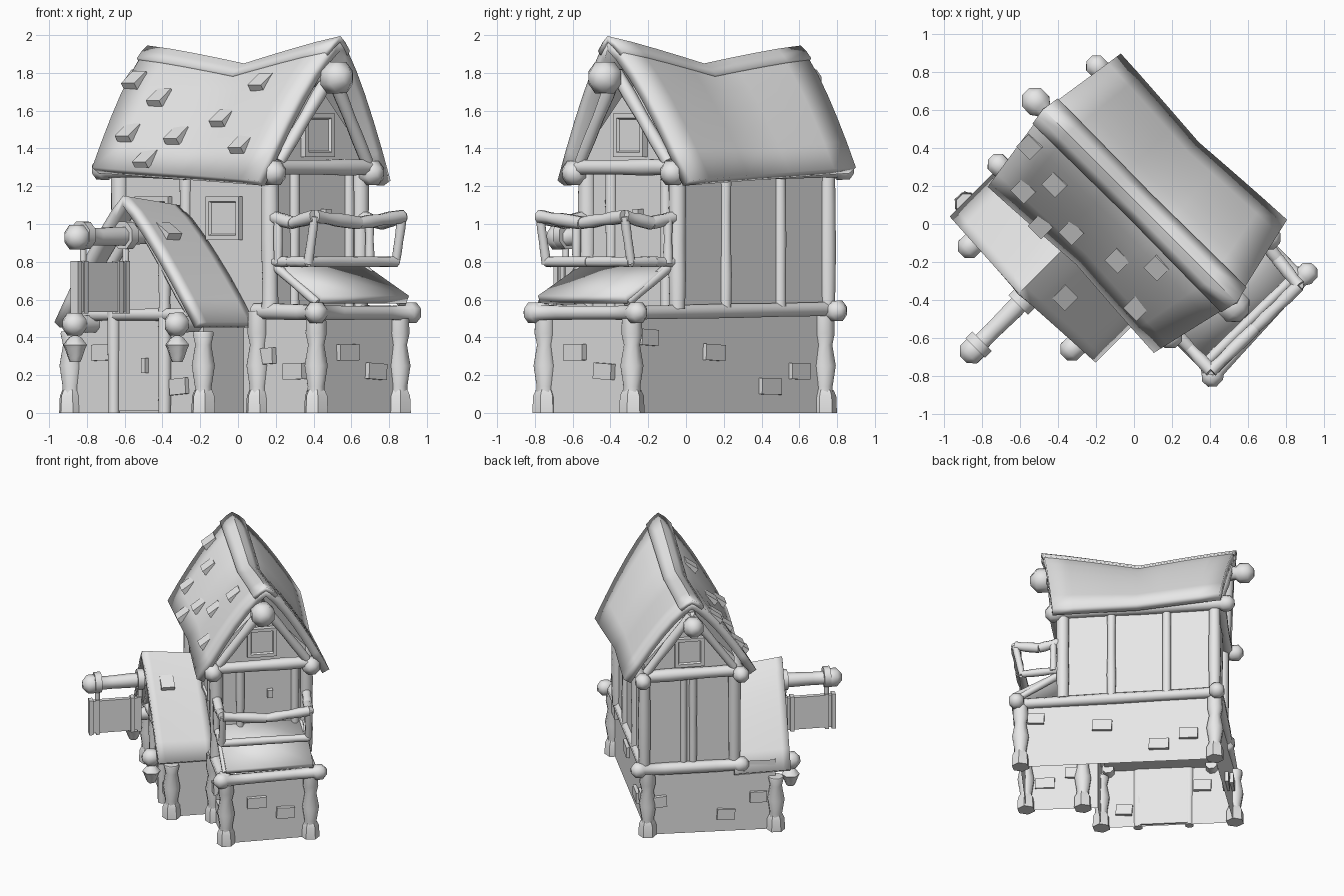
import bpy, bmesh, math, random
from mathutils import Vector, Matrix

random.seed(4)
if "Cube" in bpy.data.objects:
    bpy.data.objects.remove(bpy.data.objects["Cube"])

clay = bpy.data.materials.new("plain_grey")
clay.use_nodes = True
GREY = (0.8, 0.8, 0.8, 1)
clay.diffuse_color = GREY
clay.node_tree.nodes["Principled BSDF"].inputs["Base Color"].default_value = GREY

# The house is laid out along its own axes, then turned on the ground
TURN = Matrix.Rotation(math.radians(-45), 4, 'Z')


def finish(name, bm, matrix=Matrix(), thick=0, angle=40):
    me = bpy.data.meshes.new(name)
    bm.to_mesh(me)
    bm.free()
    me.materials.append(clay)
    ob = bpy.data.objects.new(name, me)
    bpy.context.collection.objects.link(ob)
    ob.matrix_world = TURN @ matrix
    if thick:
        mod = ob.modifiers.new("thickness", 'SOLIDIFY')
        mod.thickness, mod.offset = thick, -1
    bpy.ops.object.select_all(action='DESELECT')
    ob.select_set(True)
    bpy.context.view_layer.objects.active = ob
    bpy.ops.object.shade_smooth_by_angle(angle=math.radians(angle))
    return ob


def lathe(name, p, q, profile, sides=8):
    """Rings of (distance, radius) along the line from p to q."""
    p, q = Vector(p), Vector(q)
    rot = (q - p).to_track_quat('Z', 'Y').to_matrix().to_4x4()
    bm = bmesh.new()
    rings = []
    for d, r in profile:
        rings.append([bm.verts.new((r * math.cos(k * math.tau / sides + 0.4),
                                    r * math.sin(k * math.tau / sides + 0.4), d)) for k in range(sides)])
    for a, b in zip(rings, rings[1:]):
        for k in range(sides):
            n = (k + 1) % sides
            bm.faces.new((a[k], a[n], b[n], b[k]))
    bm.faces.new(rings[0][::-1])
    bm.faces.new(rings[-1])
    return finish(name, bm, Matrix.Translation(p) @ rot, angle=55)


def log(name, p, q, r, start=0, end=0):
    """Wobbly timber with optional knobs of the given radius on its ends."""
    n = (Vector(q) - Vector(p)).length
    prof = [(n * f, r * random.uniform(0.9, 1.12)) for f in (0, 0.25, 0.5, 0.75, 1)]
    if start:
        s = start
        prof = [(-s * 0.9, s * 0.4), (-s * 0.35, s), (s * 0.5, s), (s * 0.9, r)] + prof[1:]
    if end:
        e = end
        prof = prof[:-1] + [(n - e * 0.9, r), (n - e * 0.5, e), (n + e * 0.35, e), (n + e * 0.9, e * 0.4)]
    return lathe(name, p, q, prof)


def box(name, c, size, rot=Matrix()):
    bm = bmesh.new()
    bmesh.ops.create_cube(bm, size=1, matrix=Matrix.Diagonal((*size, 1)))
    return finish(name, bm, Matrix.Translation(c) @ rot)


def prism(name, pts, a, b, axis, caps=True):
    """Outline extruded from a to b along an axis."""
    def at(p, t):
        return {'x': (t, *p), 'y': (p[0], t, p[1]), 'z': (*p, t)}[axis]
    bm = bmesh.new()
    lo = [bm.verts.new(at(p, a)) for p in pts]
    hi = [bm.verts.new(at(p, b)) for p in pts]
    for k in range(len(pts)):
        n = (k + 1) % len(pts)
        bm.faces.new((lo[k], lo[n], hi[n], hi[k]))
    if caps:
        bm.faces.new(lo[::-1])
        bm.faces.new(hi)
    bmesh.ops.recalc_face_normals(bm, faces=bm.faces)
    return finish(name, bm)


def sheet(name, fn, thick, ns=8, nt=12):
    """Surface fn(s, t) with s in 0..1 and t in -1..1, given a thickness."""
    bm = bmesh.new()
    v = [[bm.verts.new(fn(i / ns, 2 * j / nt - 1)) for j in range(nt + 1)] for i in range(ns + 1)]
    for i in range(ns):
        for j in range(nt):
            bm.faces.new((v[i][j], v[i + 1][j], v[i + 1][j + 1], v[i][j + 1]))
    return finish(name, bm, thick=thick, angle=50)


def window(name, c, w, h, turn):
    """Framed panel facing -y before it is turned."""
    bm = bmesh.new()
    bmesh.ops.create_cube(bm, size=1, matrix=Matrix.Diagonal((w, 0.05, h, 1)))
    front = min(bm.faces, key=lambda f: f.calc_center_median().y)
    bmesh.ops.inset_region(bm, faces=[front], thickness=0.035)
    bmesh.ops.inset_region(bm, faces=[front], thickness=0.01, depth=-0.015)
    return finish(name, bm, Matrix.Translation(c) @ Matrix.Rotation(math.radians(turn), 4, 'Z'))


# Walls: the base is an open shell that takes in the porch
BACK, FRONT, V0, V1, MID = -0.635, 0.49, -0.25, 0.425, 0.09
BASE_V, P0, P1, PV = 0.4, -0.69, 0.29, -0.55
prism("stone_base", [(P0, PV), (P1, PV), (P1, V0), (0.82, -0.235), (0.805, BASE_V), (BACK, BASE_V)],
      0, 0.56, 'z', caps=False)
prism("upper_walls", [(V0, 0.52), (V1, 0.52), (V1, 1.4), (MID, 1.76), (V0, 1.4)], BACK, FRONT, 'x')
prism("porch_gable_wall", [(P0 + 0.08, 0.48), (P1 - 0.03, 0.48), (-0.17, 1.06)], PV, V0, 'y')

# Main roof: ridge dipping to the middle, longer at the top than at the eaves


def roof(s, t):
    a, sag = abs(t), (1 - abs(2 * s - 1)) ** 1.15
    ridge = 1.93 + 0.05 * s - 0.12 * sag
    eave = 1.3 - 0.07 * s
    u = (-0.76 + 0.075 * a) + s * (1.43 - 0.19 * a)
    return u, MID + t * (0.497 - 0.04 * sag), ridge + (eave - ridge) * a ** 1.35


def ridge_cap(s, t):
    x, y, z = roof(s, t * 0.19)
    return x * 1.01, y, z + 0.015


sheet("main_roof", roof, 0.06)
sheet("ridge_cap", ridge_cap, 0.03, nt=4)


def porch_surface(s, t):
    a = abs(t)
    z = 1.15 - 0.05 * s * (1 - a) - 0.67 * a ** 1.2
    return -0.17 - 0.545 * t, -0.69 + 0.03 * a + 0.42 * s, z


sheet("porch_roof", porch_surface, 0.05)

# Loose shingles, given by position along the roof and down the slope
for s, t in [(0.04, 0.37), (0.21, 0.48), (0.13, 0.76), (0.39, 0.74),
             (0.6, 0.6), (0.72, 0.34), (0.8, 0.8), (0.28, 0.92)]:
    x, y, z = roof(s, -t)
    box("shingle", (x, y, z), (0.1, 0.11, 0.04), Matrix.Rotation(math.radians(36), 4, 'X'))
x, y, z = porch_surface(0.35, -0.33)
box("porch_shingle", (x, y, z), (0.11, 0.1, 0.04), Matrix.Rotation(math.radians(32), 4, 'Y'))

# Ground floor posts on block feet, the porch ones ending under its eaves
for u, v, top in [(0.805, BASE_V, 0.54), (0.82, -0.235, 0.54), (BACK, BASE_V, 0.54), (0.4, V0, 0.54),
                  (P0 - 0.01, PV, 0.43), (P1, PV, 0.43)]:
    lathe("base_post", (u, v, 0), (u, v, 1),
          [(0.08, 0.05), (0.14, 0.048), (0.25, 0.066), (0.36, 0.046), (0.42, 0.06), (top, 0.056)])
    lathe("post_foot", (u, v, 0), (u, v, 1), [(0, 0.068), (0.09, 0.064), (0.12, 0.05)], 6)

# Beams round the top of the base
log("base_beam_left", (BACK, V1, 0.55), (0.82, V1 - 0.01, 0.53), 0.042)
log("base_beam_right", (0.38, V0, 0.54), (0.84, V0, 0.53), 0.042, 0, 0.06)
log("base_beam_front", (0.86, V0 - 0.03, 0.53), (0.83, 0.465, 0.53), 0.042, 0.058, 0.058)
log("base_beam_back", (BACK - 0.03, V0 - 0.05, 0.53), (BACK - 0.02, V1 + 0.05, 0.54), 0.042, 0.058, 0.058)

# Upper floor posts
for u, v, r in [(BACK, V0, 0.045), (BACK, V1, 0.045), (FRONT, V0, 0.048), (FRONT, V1, 0.045),
                (-0.28, V1, 0.034), (0.13, V1, 0.034), (-0.14, V0, 0.034),
                (BACK, 0.06, 0.03), (BACK, 0.13, 0.025), (FRONT, -0.07, 0.032), (FRONT, 0.34, 0.032)]:
    log("wall_post", (u, v, 0.55), (u, v, 1.28), r)

# Roof timbers with knobbed ends
log("ridge_beam", (-0.83, MID, 1.75), (0.68, MID - 0.025, 1.775), 0.05, 0.075, 0.09)
for v in (V0 - 0.035, V1 + 0.025):
    log("eave_beam", (-0.73, v, 1.29), (0.555, v, 1.27), 0.045, 0.06, 0.068)
for u, out in ((BACK - 0.03, -0.05), (FRONT + 0.06, 0.06)):
    log("gable_tie", (u, V0, 1.3), (u, V1, 1.3), 0.045)
    for v in (V0 + 0.01, V1 - 0.01):
        log("gable_rafter", (u, v, 1.33), (u + out, MID, 1.8), 0.034)

# Windows and doors
window("gable_window_front", (FRONT + 0.01, MID, 1.47), 0.22, 0.23, 90)
window("gable_window_back", (BACK - 0.01, MID, 1.47), 0.22, 0.23, -90)
for u, z in ((0.16, 1.03), (-0.37, 1.03)):
    window("side_window", (u, V0 - 0.005, z), 0.25, 0.23, 0)
box("balcony_door_handle", (FRONT + 0.02, 0.15, 1.05), (0.04, 0.04, 0.06))
box("porch_door", (-0.16, PV, 0.26), (0.38, 0.03, 0.5))
box("porch_door_handle", (-0.12, PV - 0.025, 0.25), (0.03, 0.03, 0.08))


# Open-sided skirt roof under the balcony, on sloping rafters
def skirt(s, t):
    return 0.87 - 0.4 * (1 - s), MID - 0.005 + t * 0.325, 0.62 + 0.2 * (1 - s)


sheet("balcony_skirt", skirt, 0.045, ns=2, nt=2)
for v in (V0 + 0.01, V1 - 0.03):
    log("skirt_rafter", (0.48, v, 0.8), (0.84, v, 0.58), 0.026)

# Balcony deck frame and railing
C0, C1 = (0.785, -0.26), (0.795, 0.385)
RAIL = [(FRONT, V0), C0, C1, (FRONT, V1)]
for (a, b), (c, d) in zip(RAIL, RAIL[1:]):
    for name, r, z, out in (("deck_edge", 0.028, 0.8, 0), ("hand_rail", 0.034, 1.04, 0.05)):
        k, m = (out if a > 0.7 else 0), (out if c > 0.7 else 0)
        mid = ((a + c + k + m) / 2, (b + d) / 2, z - (0.035 if out else 0))
        log(name, (a + k, b, z), mid, r)
        log(name, mid, (c + m, d, z), r)
for u, v in (C0, C1, (0.56, V0 - 0.01), (0.56, V1)):
    log("rail_post", (u, v, 0.79), (u + (0.05 if u > 0.7 else 0), v, 1.04), 0.025)

# Porch timbers
log("porch_tie", (P0 + 0.08, PV - 0.02, 0.52), (P1 - 0.06, PV - 0.02, 0.52), 0.035)
for u in (-0.36, 0.02):
    log("door_post", (u, PV - 0.02, 0), (u, PV - 0.02, 0.8), 0.035)
for u in (P0 + 0.08, P1 - 0.03):
    log("porch_rafter", (u, PV - 0.03, 0.49), (-0.17, PV - 0.03, 1.03), 0.03)

# Porch side beams carrying lanterns
for u in (-0.53, 0.235):
    log("lantern_beam", (u, -0.48, 0.47), (u, -0.7, 0.47), 0.045, 0, 0.065)
    lathe("lantern", (u, -0.69, 0), (u, -0.69, 1),
          [(0.27, 0.03), (0.29, 0.04), (0.34, 0.058), (0.36, 0.068), (0.4, 0.035), (0.41, 0.012), (0.46, 0.012)], 6)

# Hanging sign on the porch ridge beam
SU = -0.13
log("sign_beam", (SU, -0.45, 0.94), (SU, -1.08, 0.93), 0.05, 0, 0.07)
for v in (-1.03, -0.71):
    lathe("sign_collar", (SU, v - 0.025, 0.94), (SU, v + 0.025, 0.94), [(0, 0.078), (0.05, 0.078)])
    log("sign_hanger", (SU, v, 0.93), (SU, v, 0.78), 0.018)
box("sign_board", (SU, -0.9, 0.665), (0.035, 0.38, 0.26))
for v in (-1.08, -1.03, -0.77, -0.72):
    box("sign_slat", (SU, v, 0.665), (0.055, 0.03, 0.28))

# Stones standing proud of the base
for u, v, z, along_u in [(0.82, -0.005, 0.32, 0), (0.815, 0.21, 0.22, 0), (0.68, V0, 0.22, 1), (0.46, V0, 0.3, 1),
                         (0.69, BASE_V, 0.4, 1), (0.2, BASE_V, 0.32, 1), (-0.22, BASE_V, 0.14, 1),
                         (-0.44, BASE_V, 0.22, 1), (BACK - 0.01, 0.33, 0.27, 0), (BACK - 0.03, -0.18, 0.14, 0),
                         (P0 + 0.01, -0.42, 0.27, 0), (-0.46, PV, 0.32, 1), (0.12, PV, 0.14, 1)]:
    w = random.uniform(0.12, 0.15)
    tilt = Matrix.Rotation(random.uniform(-0.08, 0.08), 4, 'Y' if along_u else 'X')
    box("wall_stone", (u, v, z), (w, 0.05, 0.085) if along_u else (0.05, w, 0.085), tilt)
